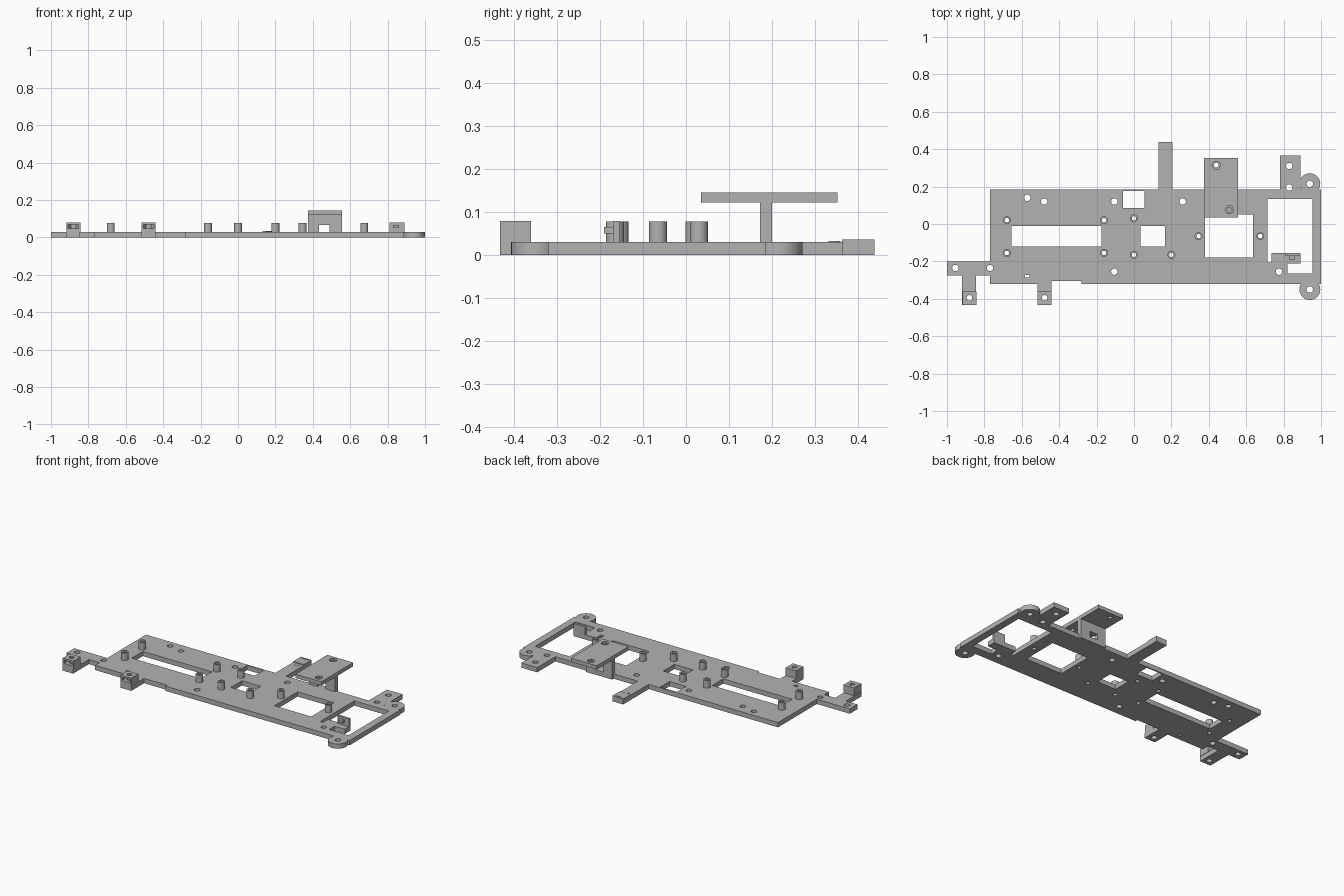
import bpy, bmesh, math

if "Cube" in bpy.data.objects:
    bpy.data.objects.remove(bpy.data.objects["Cube"])

grey = bpy.data.materials.new("plain grey")
grey.use_nodes = True
COLOR = (0.45, 0.45, 0.45, 1)
grey.diffuse_color = COLOR
grey.node_tree.nodes["Principled BSDF"].inputs["Base Color"].default_value = COLOR
T = 0.03  # plate thickness


def rect(x0, y0, x1, y1):
    return [(x0, y0), (x1, y0), (x1, y1), (x0, y1)]


def ring(x, y, r, n=24):
    return [(x + r * math.cos(math.tau * i / n), y + r * math.sin(math.tau * i / n))
            for i in range(n)]


def prisms(name, parts):
    """One object from (outline, bottom, top) prisms."""
    bm = bmesh.new()
    for pts, z0, z1 in parts:
        face = bm.faces.new([bm.verts.new((x, y, z0)) for x, y in pts])
        top = bmesh.ops.extrude_face_region(bm, geom=[face])["geom"]
        bmesh.ops.translate(bm, vec=(0, 0, z1 - z0),
                            verts=[v for v in top if isinstance(v, bmesh.types.BMVert)])
    bmesh.ops.recalc_face_normals(bm, faces=bm.faces[:])
    mesh = bpy.data.meshes.new(name)
    bm.to_mesh(mesh)
    bm.free()
    mesh.materials.append(grey)
    ob = bpy.data.objects.new(name, mesh)
    bpy.context.collection.objects.link(ob)
    return ob


def combine(ob, parts, operation="DIFFERENCE"):
    tool = prisms("tool", parts)
    tool.hide_render = True
    mod = ob.modifiers.new("combine", "BOOLEAN")
    mod.operation, mod.solver, mod.object = operation, "EXACT", tool
    dg = bpy.context.evaluated_depsgraph_get()
    mesh = bpy.data.meshes.new_from_object(ob.evaluated_get(dg))
    ob.modifiers.clear()
    ob.data = mesh
    bpy.data.objects.remove(tool)


def smooth(ob):
    bpy.ops.object.select_all(action="DESELECT")
    ob.select_set(True)
    bpy.context.view_layer.objects.active = ob
    bpy.ops.object.shade_smooth_by_angle(angle=math.radians(31))


# Plate outline with all of its tabs
outline = [
    (-1, -.275), (-.92, -.275), (-.92, -.432), (-.845, -.432), (-.845, -.275),
    (-.77, -.275), (-.77, -.32), (-.515, -.32), (-.515, -.432), (-.44, -.432),
    (-.44, -.305), (-.28, -.305), (-.28, -.32), (1, -.32), (1, .185),
    (.89, .185), (.89, .365), (.78, .365), (.78, .185), (.555, .185),
    (.555, .2), (.375, .2), (.375, .185), (.205, .185), (.205, .438),
    (.13, .438), (.13, .185), (-.77, .185), (-.77, -.2), (-1, -.2)]
plate = prisms("base_plate", [(outline, 0, T)])

# Round corner lugs
lugs = [(.94, .215), (.94, -.35)]
combine(plate, [(ring(x, y, .056, 32), 0, T) for x, y in lugs], "UNION")

# Windows and screw holes
posts = [(-.68, .02), (-.68, -.155), (-.16, .02), (-.16, -.155), (0, .03),
         (0, -.165), (.2, -.165), (.345, -.065), (.675, -.065)]
mounts = [(-.88, -.395), (-.478, -.395)]
holes = lugs + mounts + [
    (-.57, .14), (-.48, .12), (-.105, .12), (.26, .12), (-.105, -.255), (.775, -.255),
    (.83, .31), (.83, .195), (-.955, -.235), (-.77, -.235)]
end_window = [(.715, .135), (.955, .135), (.955, -.265), (.82, -.265), (.82, -.21),
              (.89, -.21), (.89, -.155), (.735, -.155), (.735, -.205), (.715, -.205)]
windows = [rect(-.655, -.12, -.175, -.01), rect(.035, -.12, .165, -.01),
           rect(-.06, .085, .055, .177), rect(.38, -.18, .635, .05),
           end_window, rect(-.582, -.287, -.558, -.272)]
cuts = windows + [ring(x, y, .017) for x, y in holes] + [ring(x, y, .012) for x, y in posts]
combine(plate, [(c, -.1, .1) for c in cuts])
smooth(plate)

# Hollow standoffs
standoffs = prisms("standoffs", [(ring(x, y, .021), T, .077) for x, y in posts])
combine(standoffs, [(ring(x, y, .012), 0, .1) for x, y in posts])
smooth(standoffs)

# Front mounting blocks with nut slots
for i, (x, y) in enumerate(mounts):
    block = prisms(f"mount_block_{i + 1}", [(rect(x - .037, -.432, x + .037, -.36), T, .079)])
    combine(block, [(ring(x, y, .015), 0, .1)])
    slot = [(x - .028, -.5), (x + .028, -.5), (x + .028, y), (x + .014, y + .022),
            (x - .014, y + .022), (x - .028, y)]
    combine(block, [(slot, .048, .068)])
    smooth(block)

# Raised shelf with hexagonal nut recesses
shelf_holes = [(.44, .315), (.51, .075)]
shelf = prisms("raised_shelf", [(rect(.375, .035, .555, .352), .121, .145)])
combine(shelf, [(ring(x, y, .023, 6), .134, .2) for x, y in shelf_holes])
combine(shelf, [(ring(x, y, .013), 0, .2) for x, y in shelf_holes])
smooth(shelf)

# Shelf wall with cable opening
wall = prisms("shelf_wall", [(rect(.375, .172, .555, .2), T, .121)])
combine(wall, [(rect(.433, .1, .49, .3), 0, .065)])

# Upright clip on the tongue of the end window
prisms("upright_clip", [(rect(.81, -.17, .89, -.155), T, .079),
                        (rect(.83, -.19, .86, -.17), .05, .065)])

# Raised pad on the rear tab
pad = prisms("rear_pad", [(rect(.13, .362, .205, .438), T, .035)])
combine(pad, [(rect(.145, .425, .19, .43), 0, .1)])
prisms("rear_tab_mark", [(ring(.167, .345, .014, 12), T, .032)])
